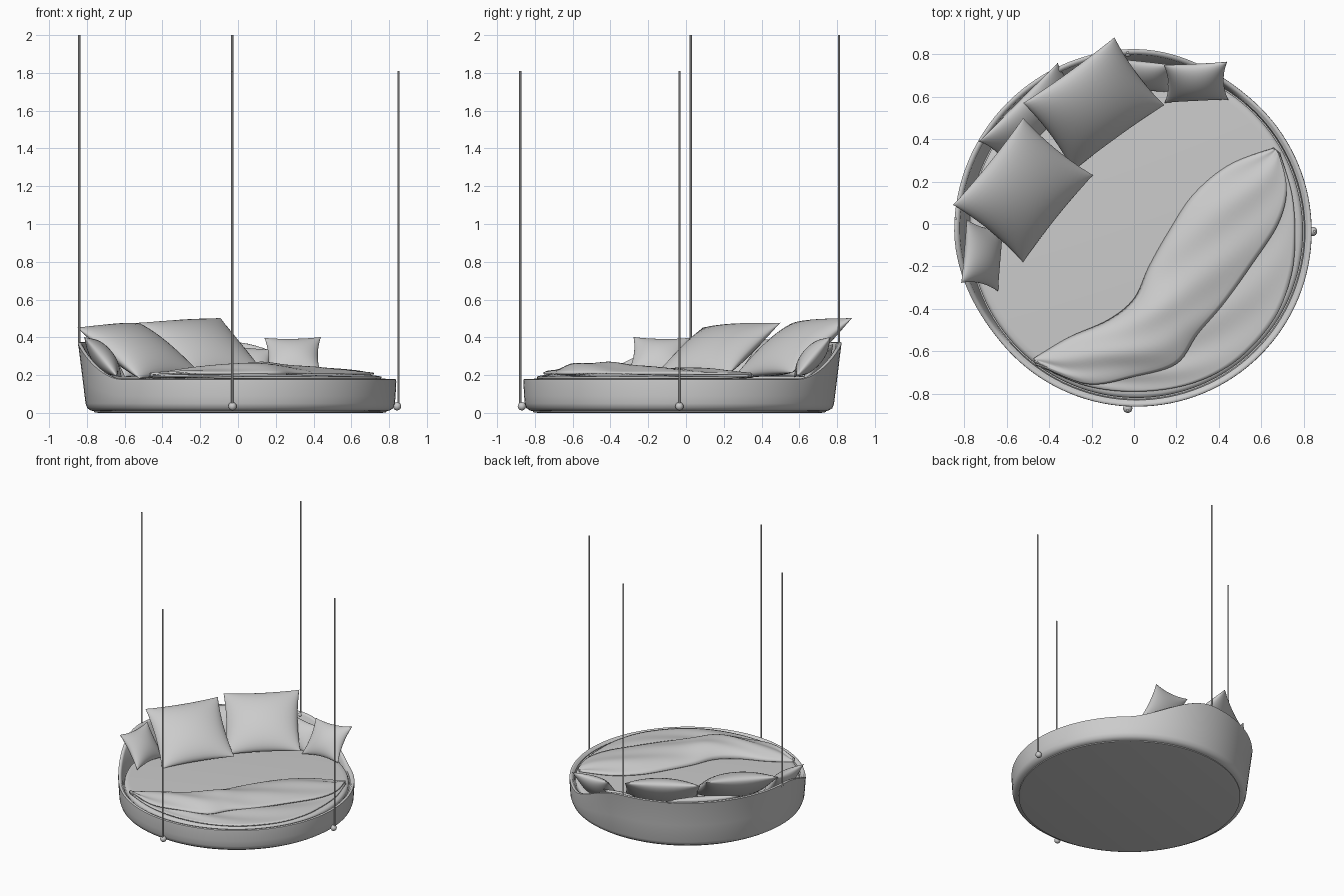
import bpy, bmesh
from math import sin, cos, pi, radians, degrees
from mathutils import Vector

if "Cube" in bpy.data.objects:
    bpy.data.objects.remove(bpy.data.objects["Cube"])

CX, CY = 0.012, -0.035           # centre of the round base


def finish(name, bm, angle=50):
    bmesh.ops.remove_doubles(bm, verts=bm.verts, dist=0.0004)
    bmesh.ops.recalc_face_normals(bm, faces=bm.faces)
    me = bpy.data.meshes.new(name)
    bm.to_mesh(me)
    bm.free()
    ob = bpy.data.objects.new(name, me)
    bpy.context.collection.objects.link(ob)
    bpy.ops.object.select_all(action='DESELECT')
    bpy.context.view_layer.objects.active = ob
    ob.select_set(True)
    bpy.ops.object.shade_smooth_by_angle(angle=radians(angle))
    return ob


def skin(bm, rows, wrap=False):
    """Quads between successive rows of points."""
    vs = [[bm.verts.new(p) for p in r] for r in rows]
    n = len(vs)
    for i in range(n if wrap else n - 1):
        a, b = vs[i], vs[(i + 1) % n]
        for j in range(len(a) - 1):
            bm.faces.new((a[j], b[j], b[j + 1], a[j + 1]))
    return vs


def revolve(name, profile, seg=128):
    """Turn a profile (function of angle) around the base centre, capping both ends."""
    bm = bmesh.new()
    rows = []
    for i in range(seg):
        a = 2 * pi * i / seg
        rows.append([(CX + r * cos(a), CY + r * sin(a), z) for r, z in profile(degrees(a))])
    vs = skin(bm, rows, wrap=True)
    bm.faces.new([r[0] for r in vs])
    bm.faces.new([r[-1] for r in vs])
    return finish(name, bm)


# Shell: low rim at the front, flared raised wall at the back left
def shell_profile(deg):
    d = abs((deg - 135 + 180) % 360 - 180)
    t = min(max((d - 42) / 44, 0), 1)
    k = 1 - t * t * (3 - 2 * t)
    h, f = 0.18 + 0.195 * k, 0.035 * k
    mid = 0.5 * h
    return [(0.76, 0.008), (0.79, 0.012), (0.81, 0.025), (0.819, 0.05),
            (0.822 + f * 0.4, mid), (0.826 + f * 0.9, h - 0.015), (0.825 + f, h - 0.004),
            (0.818 + f, h), (0.808 + f, h - 0.002), (0.802 + f * 0.9, h - 0.012),
            (0.795 + f * 0.3, 0.165), (0.79, 0.13)]


revolve("base_shell", shell_profile)

# Underside foot plate and mattress
revolve("foot_plate", lambda d: [(0.75, 0.0), (0.775, 0.004), (0.775, 0.02)])
revolve("mattress", lambda d: [(0.775, 0.1), (0.785, 0.12), (0.785, 0.165), (0.78, 0.175),
                               (0.768, 0.181), (0.745, 0.183)])


# Pillows: pinched cushions spanned by a width vector and a height vector
def pillow(name, c, u, v, thick, pinch, n=20):
    c, u, v = Vector(c), Vector(u) / 2, Vector(v) / 2
    nrm = u.cross(v).normalized()
    bm = bmesh.new()
    for side in (1, -1):
        rows = []
        for i in range(n + 1):
            a = sin(pi / 2 * (2 * i / n - 1))
            row = []
            for j in range(n + 1):
                b = sin(pi / 2 * (2 * j / n - 1))
                w = (max((1 - a * a) * (1 - b * b), 0)) ** 0.55
                row.append(c + u * a * (1 - pinch * (1 - b * b))
                           + v * b * (1 - pinch * (1 - a * a)) + nrm * (side * w * thick / 2))
            rows.append(row)
        skin(bm, rows)
    return finish(name, bm, 70)


pillow("large_pillow_right", (-0.19, 0.565, 0.345), (0.43, 0.31, 0.025), (-0.235, 0.32, 0.29), 0.17, 0.06)
pillow("large_pillow_left", (-0.523, 0.16, 0.33), (0.33, 0.41, 0.025), (-0.33, 0.27, 0.27), 0.17, 0.06)
pillow("back_pillow_middle", (-0.48, 0.51, 0.29), (0.37, 0.37, 0), (-0.13, 0.13, 0.2), 0.11, 0.08)
pillow("back_pillow_right", (0.03, 0.70, 0.265), (0.29, -0.03, -0.03), (0.01, 0.13, 0.17), 0.09, 0.1)
pillow("small_pillow_right", (0.292, 0.668, 0.295), (0.30, 0.015, 0.005), (-0.005, 0.18, 0.21), 0.11, 0.13)
pillow("small_pillow_left", (-0.715, -0.148, 0.295), (0.025, 0.30, -0.005), (-0.175, 0.04, 0.21), 0.11, 0.13)


# Blanket: two draped layers lofted between an inner and an outer edge
def smooth(pts, t):
    i = min(int(t), len(pts) - 2)
    f = t - i
    p = [pts[min(max(i + k, 0), len(pts) - 1)] for k in (-1, 0, 1, 2)]
    return [0.5 * (2 * b + (c - a) * f + (2 * a - 5 * b + 4 * c - d) * f * f
                   + (3 * b - a - 3 * c + d) * f ** 3) for a, b, c, d in zip(*p)]


def drape(name, stations, z_in, z_out, steps=60, cross=20):
    bm = bmesh.new()
    rows = []
    for i in range(steps + 1):
        x0, y0, x1, y1, h = smooth(stations, (len(stations) - 1) * i / steps)
        row = []
        for j in range(cross + 1):
            s = j / cross
            z = z_in + (z_out - z_in) * s + h * sin(pi * s ** 0.8) ** 0.8 if 0 < j < cross \
                else (z_in, z_out)[j > 0]
            z += 0.006 * sin(9 * s + i * 0.35) * sin(pi * s)
            row.append((x0 + (x1 - x0) * s, y0 + (y1 - y0) * s, max(z, 0.186)))
        rows.append(row)
    skin(bm, rows)
    ob = finish(name, bm)
    if ob.data.polygons[len(ob.data.polygons) // 2].normal.z < 0:
        ob.data.flip_normals()
    mod = ob.modifiers.new("thickness", 'SOLIDIFY')
    mod.thickness = 0.01
    mod.offset = -1


upper = [(0.66, 0.36, 0.68, 0.34, 0.005), (0.45, 0.28, 0.72, 0.17, 0.02),
         (0.28, 0.14, 0.68, 0.0, 0.035), (0.16, -0.04, 0.55, -0.2, 0.045),
         (0.07, -0.2, 0.42, -0.38, 0.05), (0.0, -0.35, 0.3, -0.52, 0.07),
         (-0.12, -0.45, 0.2, -0.66, 0.065), (-0.3, -0.53, 0.0, -0.72, 0.045),
         (-0.42, -0.60, -0.22, -0.755, 0.025), (-0.475, -0.635, -0.46, -0.66, 0.004)]
outer = [(0.69, 0.33), (0.745, 0.14), (0.76, -0.06), (0.74, -0.25), (0.66, -0.45),
         (0.49, -0.64), (0.28, -0.75), (0.03, -0.79), (-0.22, -0.765), (-0.45, -0.67)]
lower = [((a + c) / 2, (b + d) / 2, x, y, 0.012)
         for (a, b, c, d, h), (x, y) in zip(upper, outer)]
drape("blanket_top_fold", upper, 0.19, 0.212)
drape("blanket_under_fold", lower, 0.192, 0.192)


# Suspension ropes with small end knots
def rope(name, x, y, z0, z1, knot):
    bpy.ops.mesh.primitive_cylinder_add(vertices=12, radius=0.006, depth=z1 - z0,
                                        location=(x, y, (z0 + z1) / 2))
    bpy.context.object.name = name
    bpy.ops.object.shade_smooth_by_angle()
    d = (Vector((CX, CY, 0)) - Vector((x, y, 0))).normalized() * 0.008
    bpy.ops.mesh.primitive_uv_sphere_add(segments=16, ring_count=8, radius=knot,
                                         location=(x + d.x, y + d.y, z0))
    bpy.context.object.name = name + "_knot"
    bpy.ops.object.shade_smooth()


rope("rope_left", -0.84, 0.025, 0.355, 2.0, 0.014)
rope("rope_back", -0.03, 0.81, 0.355, 2.0, 0.014)
rope("rope_right", 0.85, -0.035, 0.035, 1.81, 0.022)
rope("rope_front", -0.03, -0.877, 0.035, 1.81, 0.022)
